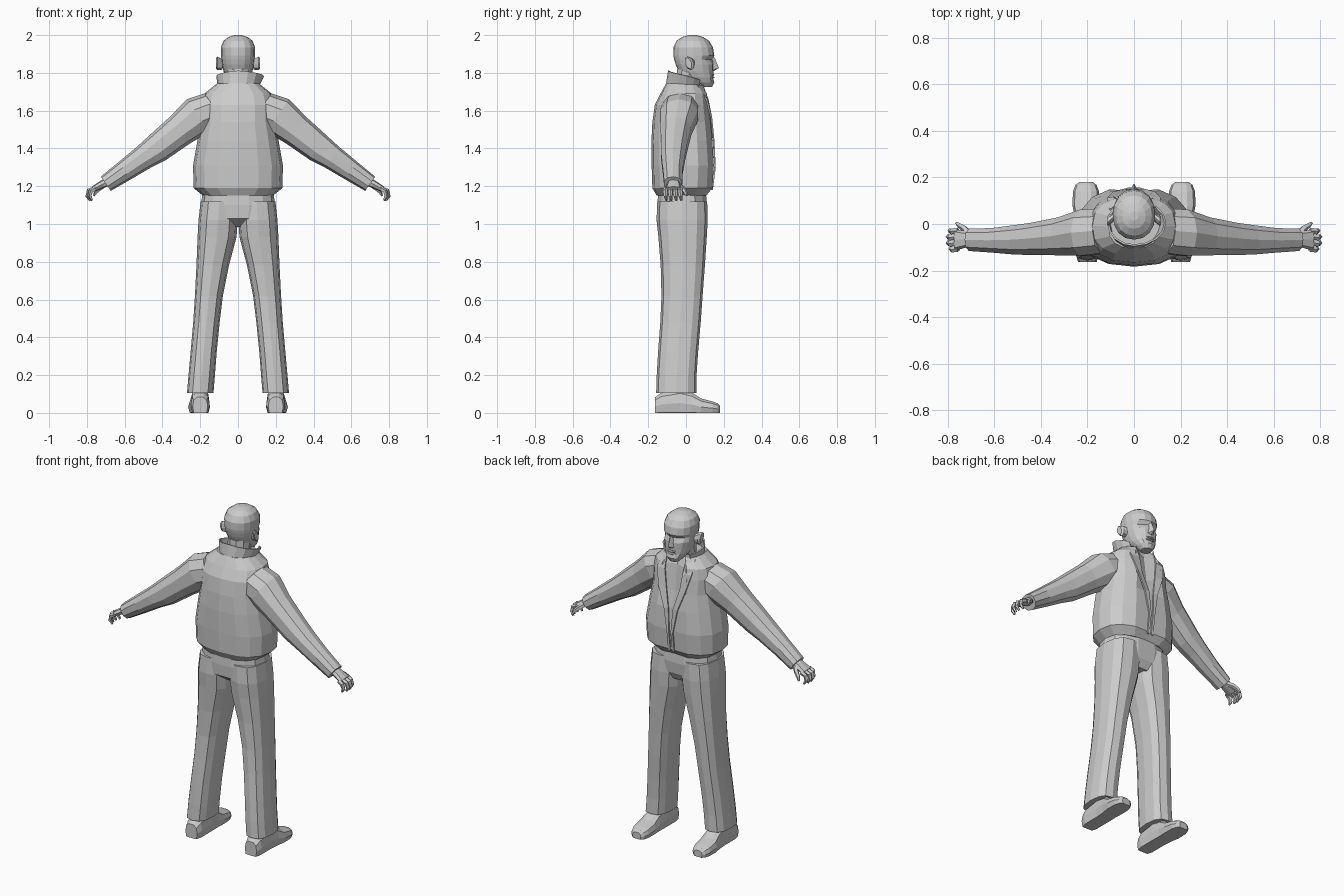
import bpy, math
from mathutils import Vector as V
from mathutils.bvhtree import BVHTree

grey = bpy.data.materials.new("plain_grey")
grey.diffuse_color = (0.6, 0.6, 0.6, 1)


def make(name, verts, faces):
    me = bpy.data.meshes.new(name)
    me.from_pydata([tuple(v) for v in verts], [], faces)
    me.materials.append(grey)
    ob = bpy.data.objects.new(name, me)
    bpy.context.collection.objects.link(ob)
    return ob


def sgnpow(t, p):
    return math.copysign(abs(t) ** p, t) if abs(t) > 1e-6 else 0.0


def loft(name, rings, n=12, p=0.8, tweak=None, s=1):
    """Skin closed rings of (centre, u, v); s = -1 mirrors across x."""
    verts, faces = [], []
    for c, u, v in rings:
        for k in range(n):
            a = 2 * math.pi * k / n
            q = V(c) + V(u) * sgnpow(math.cos(a), p) + V(v) * sgnpow(math.sin(a), p)
            if tweak:
                q = tweak(q, k)
            verts.append((q.x * s, q.y, q.z))
    for r in range(len(rings) - 1):
        for k in range(n):
            a, b = r * n + k, r * n + (k + 1) % n
            faces.append((a, b, b + n, a + n))
    faces += [tuple(reversed(range(n))), tuple(range(len(verts) - n, len(verts)))]
    ob = make(name, verts, faces)
    fix_normals(ob)
    return ob


def fix_normals(ob):
    import bmesh
    bm = bmesh.new()
    bm.from_mesh(ob.data)
    bmesh.ops.recalc_face_normals(bm, faces=bm.faces)
    bm.to_mesh(ob.data)
    bm.free()


def level(z, cx, rx, yb, yf):
    """Horizontal ring from its width and its back and front limits."""
    return (cx, (yb + yf) / 2, z), (rx, 0, 0), (0, (yf - yb) / 2, 0)


def tube(name, pts, radii, s=1, n=5):
    """Thin bent tube, used for fingers."""
    rings = []
    for i, q in enumerate(pts):
        d = (V(pts[min(i + 1, len(pts) - 1)]) - V(pts[max(i - 1, 0)])).normalized()
        u = d.cross(V((0, 1, 0))).normalized()
        rings.append((q, u * radii[i], d.cross(u) * radii[i]))
    return loft(name, rings, n, 1, s=s)


# Jacket body, with the opening sunk along the front centre
def opening(q, k):
    if k == 4:
        q.y -= 0.012 if q.z < 1.45 else 0.035
    return q


jacket = loft("jacket_body", [
    level(1.15, 0, .185, -.155, .115), level(1.19, 0, .235, -.178, .15),
    level(1.31, 0, .238, -.182, .158), level(1.44, 0, .215, -.183, .15),
    level(1.54, 0, .195, -.178, .14), level(1.63, 0, .195, -.165, .128),
    level(1.69, 0, .178, -.135, .118), level(1.745, 0, .11, -.105, .085)],
    16, .82, opening)
tree = BVHTree.FromPolygons([v.co for v in jacket.data.vertices],
                            [p.vertices for p in jacket.data.polygons])


def on_front(x, z):
    hit = tree.ray_cast(V((x, 1, z)), V((0, -1, 0)))[0]
    return (x, (hit.y if hit else 0.06) + 0.012, z)


# Lapels and front edge of the jacket
for s, side in ((1, "right"), (-1, "left")):
    strip = [(.065, .105, 1.735), (.06, .115, 1.66), (.045, .09, 1.56),
             (.015, .045, 1.44), (.006, .02, 1.3), (.006, .02, 1.18)]
    vs = [on_front(s * x, z) for a, b, z in strip for x in (a, b)]
    lapel = make("lapel_" + side, vs, [(2*i, 2*i+1, 2*i+3, 2*i+2)[::s] for i in range(5)])
    lapel.modifiers.new("thick", 'SOLIDIFY').thickness = 0.008

# Turned-up collar, high at the back and open at the front
cv, N = [], 12
for i in range(N + 1):
    a = math.radians(-135 + 270 * i / N)
    w = 1.2 if a > 0.3 else 1.0
    top = 1.812 - 0.05 * (abs(a) / 2.36) ** 1.3
    cv += [(.105 * math.sin(a), -.005 - .105 * math.cos(a), 1.715),
           (.115 * w * math.sin(a), .005 - .1 * math.cos(a), top)]
collar = make("collar", cv, [(2*i, 2*i+2, 2*i+3, 2*i+1) for i in range(N)])
collar.modifiers.new("thick", 'SOLIDIFY').thickness = 0.008

# Neck
loft("neck", [level(1.66, 0, .075, -.06, .085), level(1.74, 0, .065, -.055, .075),
              level(1.82, 0, .065, -.05, .09)], 10, 1)


# Head, with sunken eyes and a brow ledge
def face(q, k):
    if abs(q.z - 1.872) < .004 and k in (2, 3, 5, 6):
        q.y -= .014
    if abs(q.z - 1.775) < .004 and k in (3, 4, 5):
        q.y -= .008
    return q


loft("head", [
    level(1.725, 0, .03, .075, .138), level(1.75, 0, .052, .03, .15),
    level(1.775, 0, .066, -.01, .15), level(1.81, 0, .077, -.04, .146),
    level(1.845, 0, .085, -.055, .146), level(1.872, 0, .088, -.063, .143),
    level(1.892, 0, .09, -.067, .15), level(1.935, 0, .091, -.067, .143),
    level(1.97, 0, .077, -.05, .122), level(1.99, 0, .05, -.02, .09),
    level(2.0, 0, .018, .015, .055)], 16, .92, face)

# Nose and lips
make("nose", [(-.008, .138, 1.885), (.008, .138, 1.885), (-.02, .14, 1.815),
              (.02, .14, 1.815), (0, .174, 1.826), (0, .152, 1.88), (0, .14, 1.805)],
     [(0, 2, 4, 5), (1, 5, 4, 3), (2, 6, 4), (6, 3, 4), (0, 5, 1)])
for nm, z in (("upper_lip", 1.79), ("lower_lip", 1.776)):
    loft(nm, [((x, .143 - abs(x) * .25, z), (0, .011 * t, 0), (0, 0, .006 * t))
              for x, t in ((-.027, .3), (-.01, 1), (.01, 1), (.027, .3))], 6, 1)

for s, side in ((1, "right"), (-1, "left")):
    # Ears
    loft("ear_" + side, [((.083, .03, 1.845), (0, .016, 0), (0, .008, .028)),
                         ((.108, .018, 1.85), (0, .024, 0), (0, -.008, .036)),
                         ((.116, .012, 1.852), (0, .018, 0), (0, -.008, .03))], 8, 1, s=s)

    # Jacket sleeves, set in at the shoulder and loose at the cuff
    d = (.58, .815)
    sleeve = []
    for x, y, z, h, w in ((.12, -.03, 1.61, .10, .10), (.21, -.037, 1.575, .105, .104),
                          (.31, -.053, 1.495, .088, .085), (.43, -.064, 1.40, .078, .072),
                          (.50, -.068, 1.352, .066, .066), (.60, -.07, 1.282, .056, .055),
                          (.70, -.068, 1.213, .046, .05)):
        sleeve.append(((x, y, z), (d[0] * h, 0, d[1] * h), (0, w, 0)))
    loft("sleeve_" + side, sleeve, 10, .9, s=s)

    # Hand: palm, curled fingers and thumb
    loft("palm_" + side, [((.675, -.066, 1.228), (.012, 0, .02), (0, .028, 0)),
                          ((.715, -.066, 1.212), (.011, 0, .018), (0, .034, 0)),
                          ((.765, -.068, 1.185), (.008, 0, .013), (0, .045, 0))],
         8, .8, s=s)
    for i in range(4):
        y = -.107 + i * .026
        e = (0, .012, .012, .004)[i]
        tube("finger_%d_%s" % (i + 1, side),
             [(.755, y, 1.188), (.778 + e, y - .003, 1.175), (.785 + e, y, 1.148),
              (.772 + e, y + .004, 1.125)], [.013, .013, .011, .006], s)
    tube("thumb_" + side, [(.705, -.045, 1.208), (.73, -.018, 1.19), (.752, -.004, 1.17),
                           (.762, .004, 1.15)], [.015, .014, .011, .006], s)

    # Trouser legs
    loft("trouser_leg_" + side, [
        level(1.12, .098, .1, -.152, .112), level(1.02, .105, .104, -.156, .115),
        level(.93, .111, .103, -.146, .11), level(.78, .134, .086, -.134, .1),
        level(.62, .154, .074, -.13, .088), level(.48, .167, .07, -.136, .078),
        level(.32, .182, .069, -.148, .064), level(.20, .192, .07, -.155, .056),
        level(.105, .2, .07, -.158, .055)], 12, .78, s=s)

    # Shoes with flat soles
    shoe = []
    for y, cx, w, h in ((-.163, .2, .04, .085), (-.13, .2, .05, .11), (-.03, .2, .05, .13),
                        (.03, .203, .052, .112), (.08, .206, .058, .078),
                        (.14, .206, .056, .062), (.168, .206, .045, .052),
                        (.18, .206, .028, .04)):
        shoe.append(((cx, y, h * .4), (w, 0, 0), (0, 0, h * .6)))

    def sole(q, k):
        q.z = max(q.z, 0)
        return q
    loft("shoe_" + side, shoe, 10, .8, sole, s)

# Trouser seat joining both legs
loft("trouser_seat", [level(1.17, 0, .187, -.15, .108), level(1.1, 0, .197, -.154, .113),
                      level(1.03, 0, .18, -.15, .105), level(.985, 0, .1, -.09, .08)],
     14, .8)
